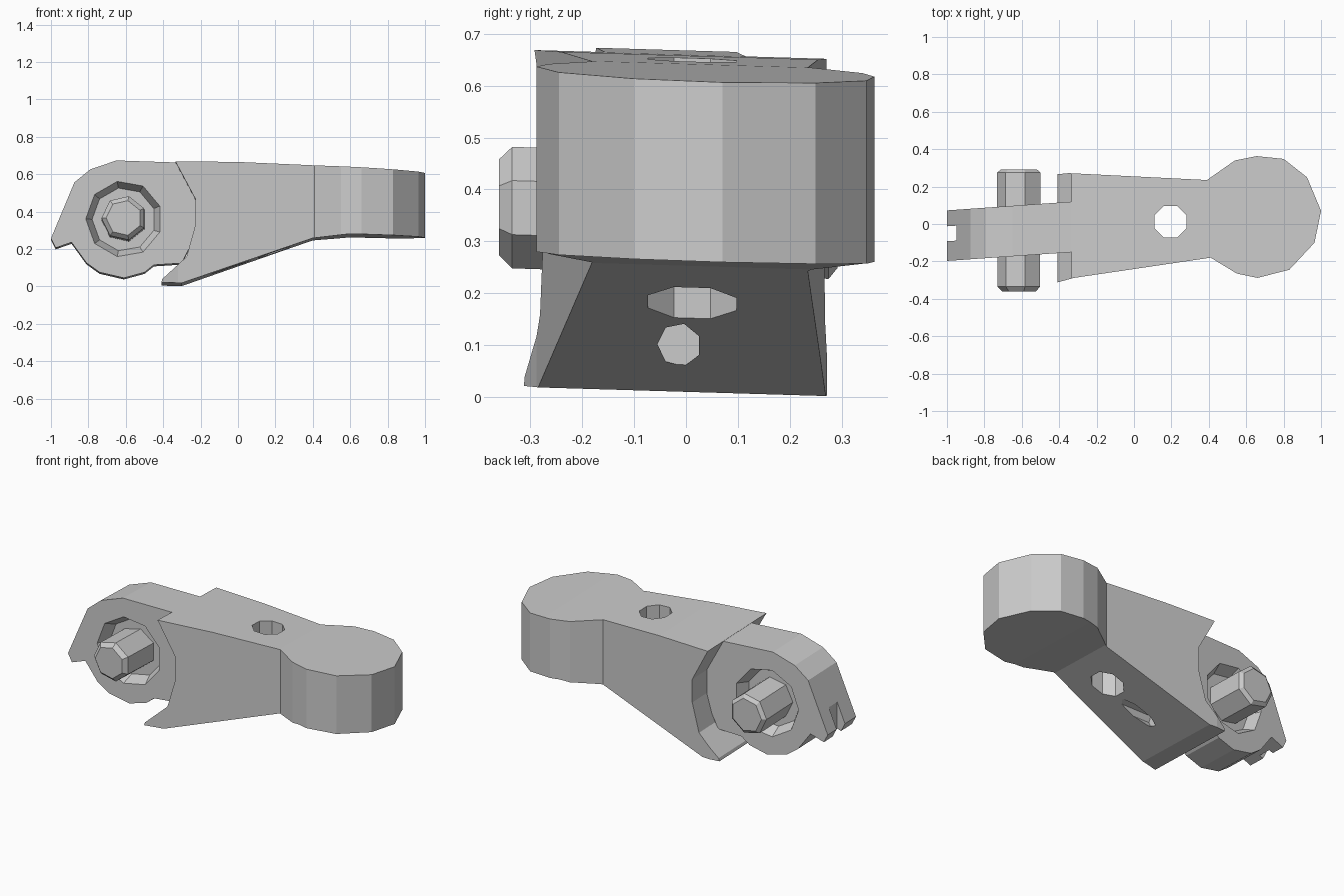
import bpy, bmesh
from math import cos, sin, pi

if "Cube" in bpy.data.objects:
    bpy.data.objects.remove(bpy.data.objects["Cube"])

PIVOT = (-0.61, 0.355)


def ngon(cx, cy, r, n, turn=0.5):
    return [(cx + r * cos(2 * pi * (i + turn) / n),
             cy + r * sin(2 * pi * (i + turn) / n)) for i in range(n)]


def loft(name, sections, axis):
    """Skin equal-length outlines; each section is (position on axis, points)."""
    place = {'x': lambda p, h: (h, p[0], p[1]),
             'y': lambda p, h: (p[0], h, p[1]),
             'z': lambda p, h: (p[0], p[1], h)}[axis]
    bm = bmesh.new()
    rings = [[bm.verts.new(place(p, h)) for p in pts] for h, pts in sections]
    n = len(rings[0])
    for a, b in zip(rings, rings[1:]):
        for i in range(n):
            j = (i + 1) % n
            bm.faces.new((a[i], a[j], b[j], b[i]))
    bm.faces.new(rings[0])
    bm.faces.new(rings[-1])
    bmesh.ops.recalc_face_normals(bm, faces=bm.faces)
    me = bpy.data.meshes.new(name)
    bm.to_mesh(me)
    bm.free()
    ob = bpy.data.objects.new(name, me)
    bpy.context.collection.objects.link(ob)
    return ob


def prism(name, pts, axis, lo, hi):
    return loft(name, [(lo, pts), (hi, pts)], axis)


def boolean(ob, tool, op):
    m = ob.modifiers.new(op, 'BOOLEAN')
    m.operation, m.object, m.solver = op, tool, 'EXACT'
    bpy.context.view_layer.objects.active = ob
    bpy.ops.object.modifier_apply(modifier=m.name)
    bpy.data.objects.remove(tool)


# Arm: side profile intersected with the paddle-shaped plan
side = [(-0.335, 0.66), (0, 0.658), (0.4, 0.642), (0.7, 0.626), (1.01, 0.608),
        (1.0, 0.262), (0.6, 0.273), (0.4, 0.253), (-0.3, 0.01), (-0.41, 0.012),
        (-0.405, 0.03), (-0.275, 0.15), (-0.228, 0.32), (-0.228, 0.46)]
plan = [(-0.42, -0.315), (-0.32, -0.288), (0.41, -0.18), (0.55, -0.265),
        (0.66, -0.288), (0.83, -0.245), (0.965, -0.1), (1.0, 0.07),
        (0.925, 0.25), (0.8, 0.348), (0.655, 0.363), (0.54, 0.34),
        (0.39, 0.235), (-0.35, 0.272), (-0.42, 0.265)]
arm = prism("arm", side, 'y', -0.6, 0.6)
boolean(arm, prism("plan_cutter", plan, 'z', -0.3, 1), 'INTERSECT')

# Vertical hole through the arm and a blind hole in its sloping underside
boolean(arm, prism("hole_cutter", ngon(0.195, 0.012, 0.092, 8), 'z', -0.3, 1), 'DIFFERENCE')
boolean(arm, prism("socket_cutter", ngon(-0.013, 0.1, 0.042, 7), 'x', -0.15, 0.3), 'DIFFERENCE')

# Hub plate at the narrow end
hub_outline = [(-1, 0.25), (-0.975, 0.2), (-0.89, 0.23), (-0.81, 0.12),
               (-0.74, 0.07), (-0.61, 0.04), (-0.5, 0.07), (-0.45, 0.11),
               (-0.3, 0.12), (-0.19, 0.35), (-0.27, 0.656), (-0.65, 0.668),
               (-0.79, 0.62), (-0.875, 0.55)]
hub = prism("hub_plate", hub_outline, 'y', -0.17, 0.1)
notch = [(-1.2, -0.065), (-0.95, -0.065), (-0.95, 0.015), (-1.2, 0.015)]
boolean(hub, prism("notch_cutter", notch, 'z', -0.3, 1), 'DIFFERENCE')

# Tapered round recess on each face of the hub
for face, deep in ((-0.172, -0.1), (0.102, 0.03)):
    cutter = loft("recess_cutter", [(face, ngon(*PIVOT, 0.205, 9)),
                                    (deep, ngon(*PIVOT, 0.17, 9))], 'y')
    boolean(hub, cutter, 'DIFFERENCE')
for v in hub.data.vertices:
    v.co.y += 0.07 * (v.co.x + 0.61)

# Pivot pin with chamfered ends
pin = loft("pivot_pin", [(y, ngon(*PIVOT, r, 7)) for y, r in
           ((-0.36, 0.095), (-0.335, 0.12), (0.275, 0.122), (0.292, 0.1))], 'y')

# The whole part leans slightly about its length
for ob in (arm, hub, pin):
    for v in ob.data.vertices:
        v.co.z -= 0.03 * v.co.y
